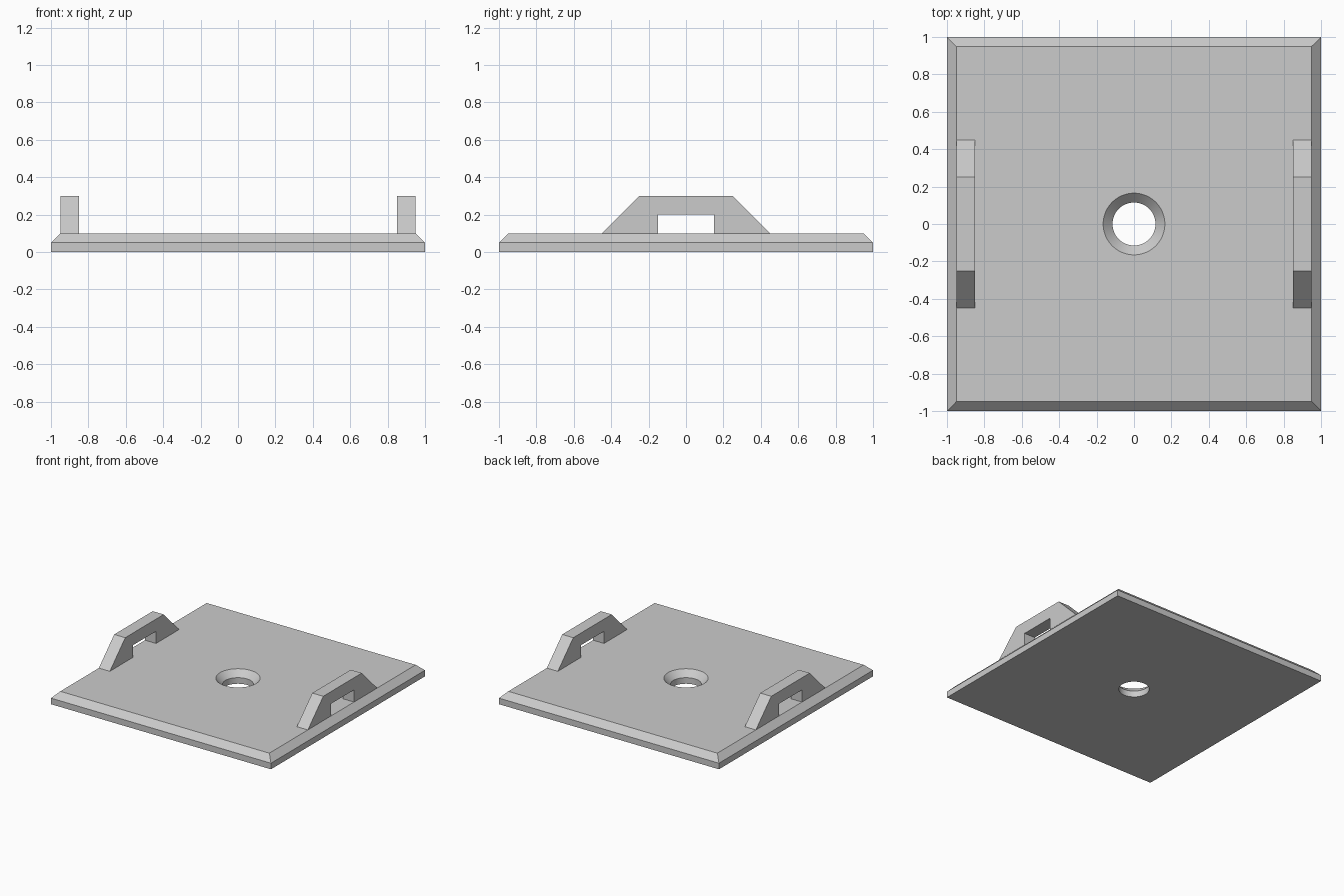
import bpy
import bmesh
import math

cube = bpy.data.objects.get("Cube")
if cube:
    bpy.data.objects.remove(cube, do_unlink=True)

grey = bpy.data.materials.new("light_grey")
grey.use_nodes = True
GREY = (0.6, 0.6, 0.6, 1)
grey.diffuse_color = GREY
grey.node_tree.nodes["Principled BSDF"].inputs["Base Color"].default_value = GREY


def finish(name, bm):
    bmesh.ops.recalc_face_normals(bm, faces=bm.faces)
    mesh = bpy.data.meshes.new(name)
    bm.to_mesh(mesh)
    bm.free()
    mesh.materials.append(grey)
    obj = bpy.data.objects.new(name, mesh)
    bpy.context.collection.objects.link(obj)
    return obj


def ring(bm, radius, z, sides, turn=0.0):
    """Closed loop of vertices around the z axis."""
    angles = [turn + 2 * math.pi * i / sides for i in range(sides)]
    return [bm.verts.new((radius * math.cos(a), radius * math.sin(a), z)) for a in angles]


def square(bm, half, z):
    return ring(bm, half * math.sqrt(2), z, 4, math.pi / 4)


def skin(bm, loops):
    """Walls between successive loops."""
    for a, b in zip(loops, loops[1:]):
        n = len(a)
        for i in range(n):
            j = (i + 1) % n
            bm.faces.new((a[i], a[j], b[j], b[i]))


def cap(bm, outer, inner):
    """Flat face between an outer outline and a hole."""
    edges = []
    for loop in (outer, inner):
        edges += [bm.edges.get((loop[i - 1], loop[i])) for i in range(len(loop))]
    bmesh.ops.triangle_fill(bm, edges=edges, use_beauty=True)


# Base plate: bevelled square with a countersunk centre hole
bm = bmesh.new()
outside = [square(bm, 1, 0), square(bm, 1, 0.05), square(bm, 0.95, 0.1)]
hole = [ring(bm, r, z, 64) for r, z in ((0.115, 0), (0.115, 0.05), (0.165, 0.1))]
skin(bm, outside)
skin(bm, hole)
cap(bm, outside[0], hole[0])
cap(bm, outside[-1], hole[-1])
plate = finish("base_plate", bm)
bpy.context.view_layer.objects.active = plate
plate.select_set(True)
bpy.ops.object.shade_smooth_by_angle(angle=math.radians(30))

# Handles: trapezoid arch extruded along x, one on each side
half_arch = [(0.15, 0.1), (0.45, 0.1), (0.25, 0.3)]
arch = half_arch + [(-y, z) for y, z in reversed(half_arch)] + [(-0.15, 0.2), (0.15, 0.2)]
for side, name in ((1, "left_handle"), (-1, "right_handle")):
    bm = bmesh.new()
    face = bm.faces.new([bm.verts.new((side * 0.85, y, z)) for y, z in arch])
    result = bmesh.ops.extrude_face_region(bm, geom=[face], use_keep_orig=True)
    moved = [v for v in result["geom"] if isinstance(v, bmesh.types.BMVert)]
    bmesh.ops.translate(bm, verts=moved, vec=(side * 0.1, 0, 0))
    finish(name, bm)
